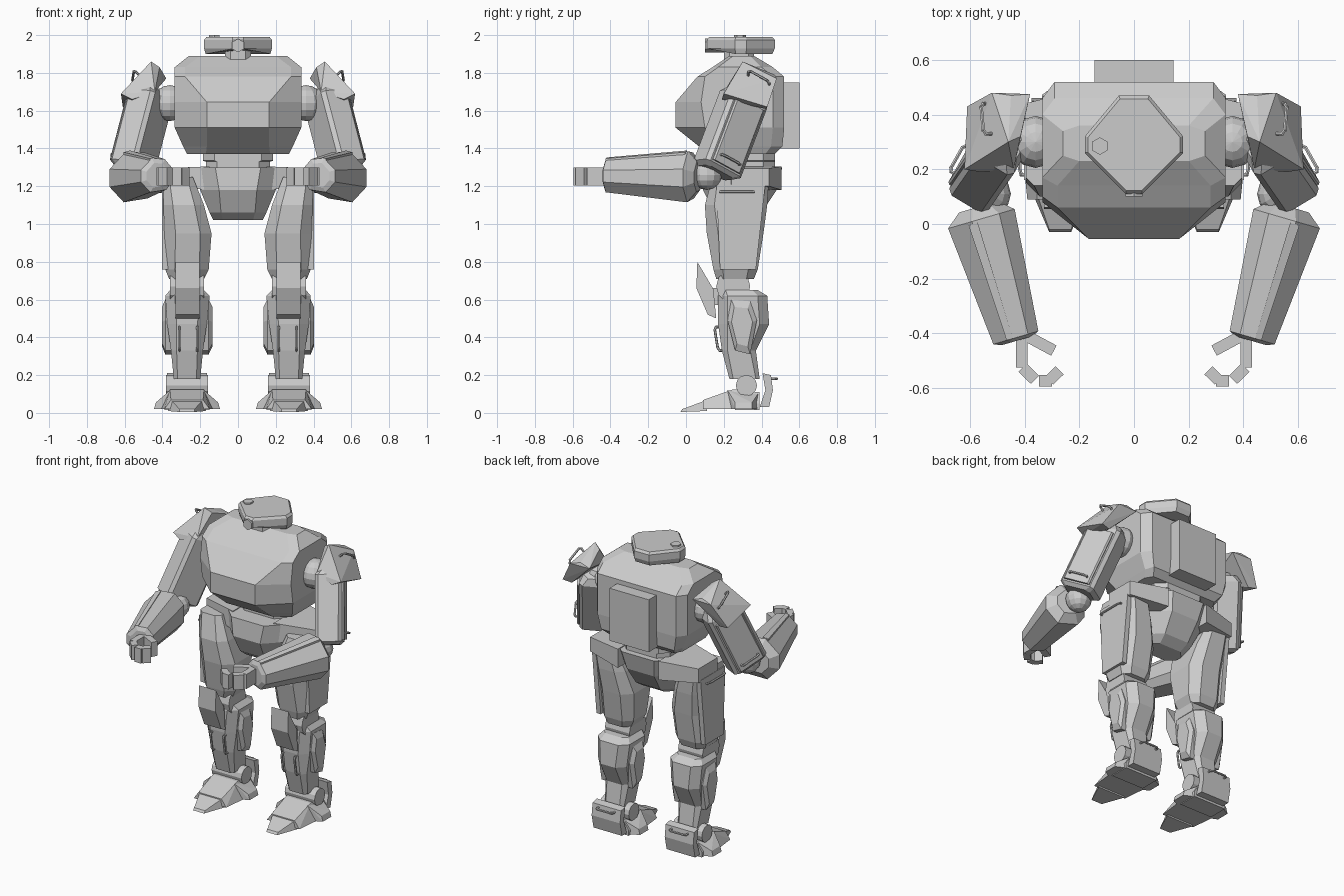
import bpy, bmesh, math
from mathutils import Vector as V, Matrix

if "Cube" in bpy.data.objects:
    bpy.data.objects.remove(bpy.data.objects["Cube"])


def finish(name, bm, mirror):
    bmesh.ops.recalc_face_normals(bm, faces=bm.faces)
    me = bpy.data.meshes.new(name)
    bm.to_mesh(me)
    bm.free()
    ob = bpy.data.objects.new(name, me)
    bpy.context.collection.objects.link(ob)
    if mirror:  # paired parts are mirrored across x = 0
        ob.modifiers.new("Mirror", 'MIRROR').use_clip = False
    return ob


def loft(name, rings, mirror=False):
    bm = bmesh.new()
    vs = [[bm.verts.new(p) for p in r] for r in rings]
    for a, b in zip(vs, vs[1:]):
        for i in range(len(a)):
            j = (i + 1) % len(a)
            bm.faces.new((a[i], a[j], b[j], b[i]))
    bm.faces.new(vs[0])
    bm.faces.new(vs[-1])
    return finish(name, bm, mirror)


def hull(name, pts, mirror=False):
    bm = bmesh.new()
    for p in pts:
        bm.verts.new(p)
    r = bmesh.ops.convex_hull(bm, input=bm.verts)
    bmesh.ops.delete(bm, geom=[v for v in bm.verts if not v.link_faces], context='VERTS')
    bmesh.ops.dissolve_limit(bm, angle_limit=0.02, verts=bm.verts, edges=bm.edges)
    return finish(name, bm, mirror)


def box(name, x0, x1, y0, y1, z0, z1, mirror=False):
    return hull(name, [(x, y, z) for x in (x0, x1) for y in (y0, y1) for z in (z0, z1)], mirror)


def side_prism(name, yz, x0, x1, mirror=False):
    return loft(name, [[(x, y, z) for y, z in yz] for x in (x0, x1)], mirror)


def rods(name, path, r, mirror=False, n=6):
    # straight rods following a path
    bm = bmesh.new()
    for a, b in zip(path, path[1:]):
        a, b = V(a), V(b)
        d = b - a
        m = Matrix.Translation((a + b) / 2) @ d.to_track_quat('Z', 'Y').to_matrix().to_4x4()
        bmesh.ops.create_cone(bm, cap_ends=True, segments=n, radius1=r, radius2=r,
                              depth=d.length + (r if len(path) > 2 else 0), matrix=m)
    return finish(name, bm, mirror)


def handle(name, a, b, out, mirror=True):
    a, b, o = V(a), V(b), V(out)
    c = (b - a) * 0.12
    return rods(name, [a, a + o * .7, a + o + c, b + o - c, b + o * .7, b], 0.007, mirror)


def ball(name, c, r, mirror=True):
    bm = bmesh.new()
    bmesh.ops.create_uvsphere(bm, u_segments=12, v_segments=8, radius=r, matrix=Matrix.Translation(c))
    return finish(name, bm, mirror)


def octagon(z, x0, x1, y0, y1, c):
    return [(x0 + c, y0, z), (x1 - c, y0, z), (x1, y0 + c, z), (x1, y1 - c, z),
            (x1 - c, y1, z), (x0 + c, y1, z), (x0, y1 - c, z), (x0, y0 + c, z)]


# Torso: stacked eight-sided sections (z, front half width, half width, front y, side y, side back y, back half width, back y)
torso = [(1.37, .17, .27, .12, .18, .42, .24, .47), (1.41, .165, .29, .07, .16, .45, .27, .51),
         (1.51, .165, .335, -.055, .10, .46, .29, .52), (1.645, .165, .335, -.055, .08, .46, .29, .52),
         (1.78, .28, .335, .06, .10, .46, .29, .52), (1.83, .28, .335, .14, .17, .40, .29, .46),
         (1.89, .2, .26, .23, .25, .34, .2, .36)]
loft("torso", [[(-f, y0, z), (f, y0, z), (w, y1, z), (w, y2, z), (b, y3, z), (-b, y3, z), (-w, y2, z), (-w, y1, z)]
               for z, f, w, y0, y1, y2, b, y3 in torso])
box("backpack", -.145, .145, .50, .60, 1.40, 1.75)

# Head: faceted diamond plan with eye and top hatch
plan = [(-.03, .11), (.03, .11), (.18, .26), (.18, .32), (.055, .47), (-.055, .47), (-.18, .32), (-.18, .26)]
loft("head", [[(x * s, .29 + (y - .29) * t, z + (max(0, .26 - y) * .18 if z < 1.92 else 0)) for x, y in plan]
              for z, s, t in [(1.90, .95, .93), (1.93, 1, 1), (1.975, 1, 1), (1.99, .93, .93)]])
loft("neck", [octagon(z, -.07, .07, .2, .36, .03) for z in (1.86, 1.92)])
rods("head_hatch", [(-.125, .285, 1.97), (-.125, .285, 2.0)], .032)
rods("eye", [(0, .1, 1.945), (0, .2, 1.945)], .036)

# Waist and pelvis
loft("waist", [octagon(z, -w, w, .22, .47, .06) for z, w in [(1.28, .17), (1.33, .17), (1.335, .185), (1.40, .185)]])
loft("pelvis", [octagon(1.02, -.13, .13, .20, .34, .05), octagon(1.06, -.15, .15, .15, .40, .06),
                octagon(1.18, -.20, .20, .09, .48, .10), octagon(1.30, -.22, .22, .10, .51, .10)])
hull("hip_wing", [(.40, y, z) for y in (.24, .44) for z in (1.20, 1.295)] +
     [(.15, y, z) for y in (.16, .505) for z in (1.18, 1.305)], True)

# Thigh with side panel and handle
loft("thigh", [octagon(z, *r) for z, r in [(1.25, (.24, .395, .14, .44, .03)), (1.10, (.18, .395, .10, .43, .05)),
     (.95, (.14, .39, .11, .41, .06)), (.76, (.155, .385, .145, .38, .05)), (.71, (.18, .365, .16, .36, .04))]], True)
side_prism("thigh_panel", [(.16, 1.21), (.42, 1.21), (.37, .76), (.18, .76)], .37, .402, True)
handle("thigh_handle", (.40, .18, 1.17), (.40, .36, 1.17), (.018, 0, 0))

# Knee joint and guard
rods("knee_joint", [(.18, .25, .67), (.36, .25, .67)], .09, True, 12)
side_prism("knee_guard", [(.06, .80), (.145, .655), (.16, .50), (.115, .52), (.055, .66)], .205, .33, True)
box("knee_bracket", .22, .32, .12, .22, .57, .66, True)

# Shin with side plates and front handles
loft("shin", [octagon(z, *r) for z, r in [(.65, (.18, .36, .18, .38, .03)), (.62, (.15, .385, .17, .43, .05)),
     (.47, (.165, .375, .17, .44, .05)), (.33, (.185, .355, .19, .37, .03)), (.18, (.20, .34, .23, .39, .02))]], True)
plate = [(.24, .60), (.34, .59), (.375, .49), (.34, .31), (.26, .33), (.22, .49)]
for label, base, mid, out in (("outer", .35, .385, .402), ("inner", .19, .155, .135)):
    hull("shin_plate_" + label, [(x, .295 + (y - .295) * s, .46 + (z - .46) * s)
         for x, s in ((base, 1), (mid, 1), (out, .72)) for y, z in plate], True)
for x in (.215, .31):
    handle("shin_handle", (x, .20, .33), (x, .18, .455), (0, -.03, 0))

# Ankle, foot and heel
rods("ankle", [(.16, .32, .145), (.38, .32, .145)], .056, True, 12)
cx = .27
hull("toe", [(cx + s * w, y, z) for s in (-1, 1) for w, y, z in
     ((.04, -.03, .005), (.04, -.02, .02), (.10, .11, .01), (.085, .11, .068))], True)
hull("foot", [(cx + s * w, y, z) for s in (-1, 1) for w, y, z in
     ((.12, .09, .02), (.085, .09, .068), (.14, .28, .02), (.09, .25, .125), (.09, .29, .125))], True)
hull("heel_base", [(cx + s * w, y, z) for s in (-1, 1) for y in (.26, .39)
     for w, z in ((.12, .015), (.12, .05), (.08, .11))], True)
for s in (-1, 1):
    hull("foot_flare", [(cx + s * w, y, z) for w, y, z in
         ((.09, .22, .12), (.09, .38, .10), (.09, .22, .02), (.09, .39, .02),
          (.175, .26, .02), (.175, .35, .02), (.165, .26, .055), (.165, .35, .055))], True)
side_prism("heel_guard", [(.39, .03), (.44, .03), (.46, .12), (.45, .20), (.405, .21), (.42, .12)], .165, .375, True)
handle("heel_handle", (.21, .445, .18), (.33, .445, .18), (0, .035, 0))

# Shoulder joint
ball("shoulder_ball", (.36, .30, 1.64), .095)
rods("shoulder_axle", [(.30, .30, 1.64), (.46, .31, 1.65)], .07, True, 8)

# Upper arm: tilted box with chamfered corners and a side panel
u, v = V((.27, -.34, -.9)).normalized(), V((.83, .5, .06)).normalized()
w = u.cross(v)
top, end = V((.465, .305, 1.66)), V((.562, .165, 1.29))


def arm_ring(c, hv, hw, k, off=0):
    q = [(-hv + k, -hw), (hv - k, -hw), (hv, -hw + k), (hv, hw - k),
         (hv - k, hw), (-hv + k, hw), (-hv, hw - k), (-hv, -hw + k)]
    return [c + v * (a + off) + w * b for a, b in q]


loft("upper_arm", [arm_ring(top - u * .04, .06, .09, .03), arm_ring(top, .082, .118, .02),
                   arm_ring(end, .082, .118, .02), arm_ring(end + u * .02, .06, .09, .02)], True)
loft("upper_arm_panel", [arm_ring(top + u * .03, .012, .09, .008, .085),
                         arm_ring(end - u * .01, .012, .09, .008, .085)], True)
h = end + v * .092 - u * .05
handle("arm_handle", h - w * .06, h + w * .06, v * .025)

# Shoulder armour
hull("shoulder_armour", [(.46, .30, 1.86), (.45, .47, 1.79), (.61, .43, 1.62), (.62, .20, 1.69), (.52, .48, 1.77),
     (.415, .32, 1.83), (.38, .475, 1.77), (.44, .20, 1.70), (.56, .19, 1.66), (.55, .42, 1.61)], True)
handle("shoulder_handle", (.52, .33, 1.785), (.53, .44, 1.725), (.03, 0, .03))

# Elbow and tapered forearm
ball("elbow", (.53, .11, 1.26), .08)
d, lat = V((-.28, -.96, 0)).normalized(), V((.96, -.28, 0)).normalized()
back, front = V((.555, .02, 1.25)), V((.43, -.415, 1.258))
section = [(1, .3), (1, -.4), (.4, -1), (-.6, -.85), (-.95, -.4), (-.95, .45), (-.5, .95), (.3, 1)]


def fore_ring(c, a, b):
    return [c + lat * (p * a) + V((0, 0, q * b)) for p, q in section]


loft("forearm", [fore_ring(back - d * .045, .075, .08), fore_ring(back, .13, .135),
                 fore_ring(front, .088, .09), fore_ring(front + d * .012, .06, .065)], True)
hull("forearm_rail", [c + lat * a + V((0, 0, z)) for c, k in ((back + d * .01, 1), (front, .68))
     for a, z in ((.02 * k, .139 * k), (.055 * k, .130 * k), (.02 * k, .10 * k), (.055 * k, .10 * k))], True)


# Hand: jointed finger slabs curling inward, plus thumb
def finger(name, a, b, t=.021):
    a, b = V(a), V(b)
    n = (b - a).normalized().orthogonal() * t
    hull(name, [(p.x + n.x * s, p.y + n.y * s, z) for p in (a, b) for s in (-1, 1) for z in (1.203, 1.30)], True)


path = [V((.41, -.40)), V((.41, -.525)), V((.362, -.572)), V((.285, -.572)), V((.268, -.537))]
finger("palm", path[0], path[1])
finger("finger_base", (.408, -.525), (.362, -.57))
finger("finger_middle", (.347, -.574), (.30, -.574))
finger("finger_tip", (.31, -.572), (.272, -.535))
finger("thumb", (.388, -.412), (.293, -.463))
